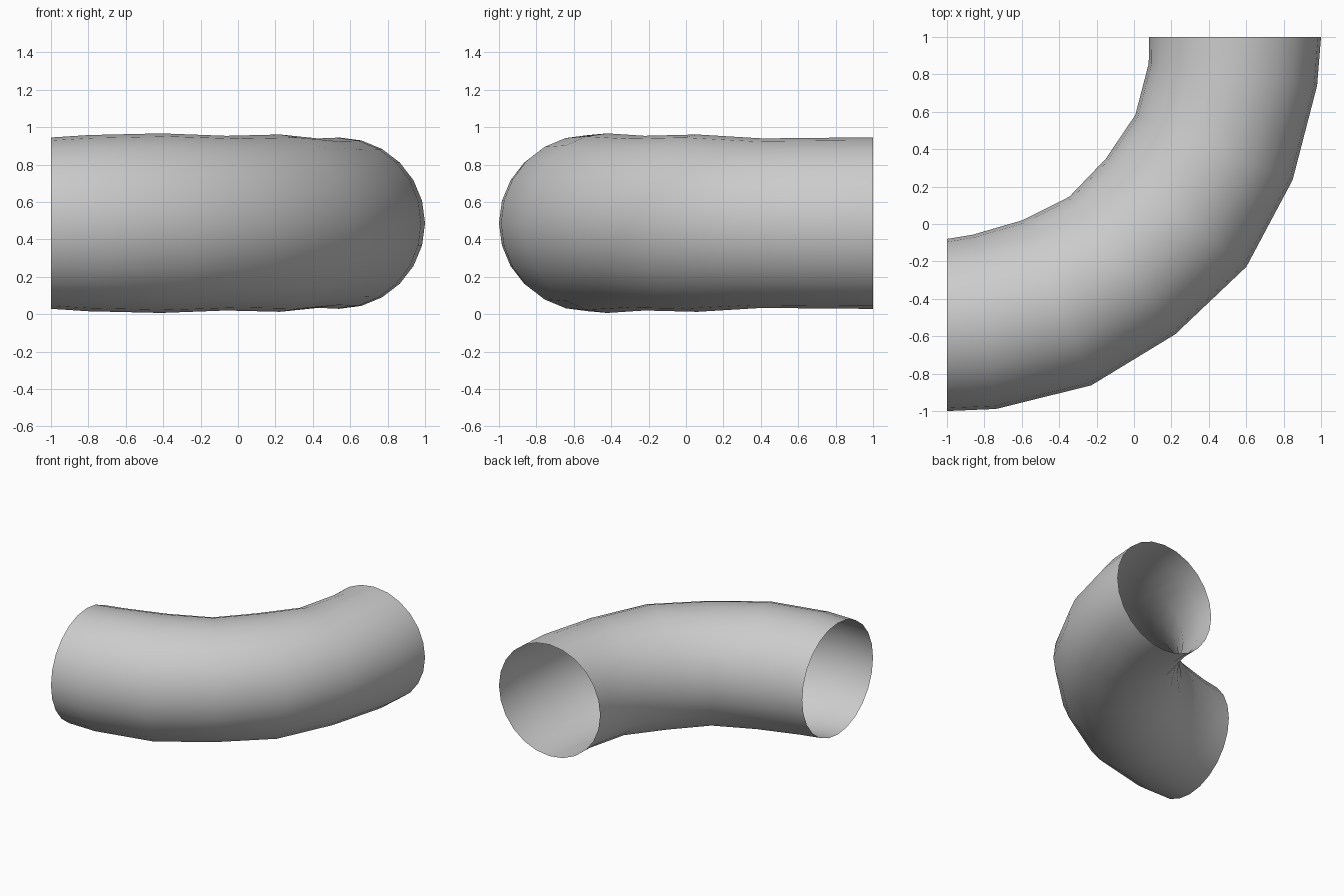
import bpy, bmesh, math

cube = bpy.data.objects.get("Cube")
if cube:
    bpy.data.objects.remove(cube, do_unlink=True)

SIDES = 24
MID_Z = 0.487
# Bend stations: angle, inner radius, outer radius, half height
STATIONS = [
    (0, 1.08, 2.0, 0.458), (7.5, 1.066, 2.006, 0.471),
    (22.5, 1.06, 2.016, 0.48), (37.5, 1.076, 2.004, 0.467),
    (52.5, 1.07, 2.018, 0.474), (67.5, 1.09, 2.0, 0.453),
    (82.5, 1.088, 1.996, 0.457), (90, 1.08, 2.0, 0.458),
]

# Plain grey surface
grey = bpy.data.materials.new("plain grey")
grey.use_nodes = True
colour = (0.6, 0.6, 0.6, 1)
grey.diffuse_color = colour
grey.node_tree.nodes["Principled BSDF"].inputs["Base Color"].default_value = colour

# Open pipe swept a quarter turn around the back left corner
bm = bmesh.new()
rings = []
for degrees, inner, outer, half_height in STATIONS:
    turn = math.radians(degrees)
    ring = []
    for i in range(SIDES):
        a = math.tau * i / SIDES
        r = (inner + outer) / 2 + (outer - inner) / 2 * math.cos(a)
        ring.append(bm.verts.new((r * math.sin(turn) - 1, 1 - r * math.cos(turn),
                                  MID_Z + half_height * math.sin(a))))
    rings.append(ring)
for first, second in zip(rings, rings[1:]):
    for i in range(SIDES):
        j = (i + 1) % SIDES
        face = bm.faces.new((first[i], second[i], second[j], first[j]))
        face.smooth = True
bmesh.ops.recalc_face_normals(bm, faces=bm.faces)

# Outward normals: the outer wall faces away from the bend centre
bm.faces.ensure_lookup_table()
probe = bm.faces[SIDES * 3]
if probe.normal.x - probe.normal.y < 0:
    bmesh.ops.reverse_faces(bm, faces=bm.faces)

mesh = bpy.data.meshes.new("pipe_bend")
bm.to_mesh(mesh)
bm.free()
mesh.materials.append(grey)
pipe = bpy.data.objects.new("pipe_bend", mesh)
bpy.context.collection.objects.link(pipe)
